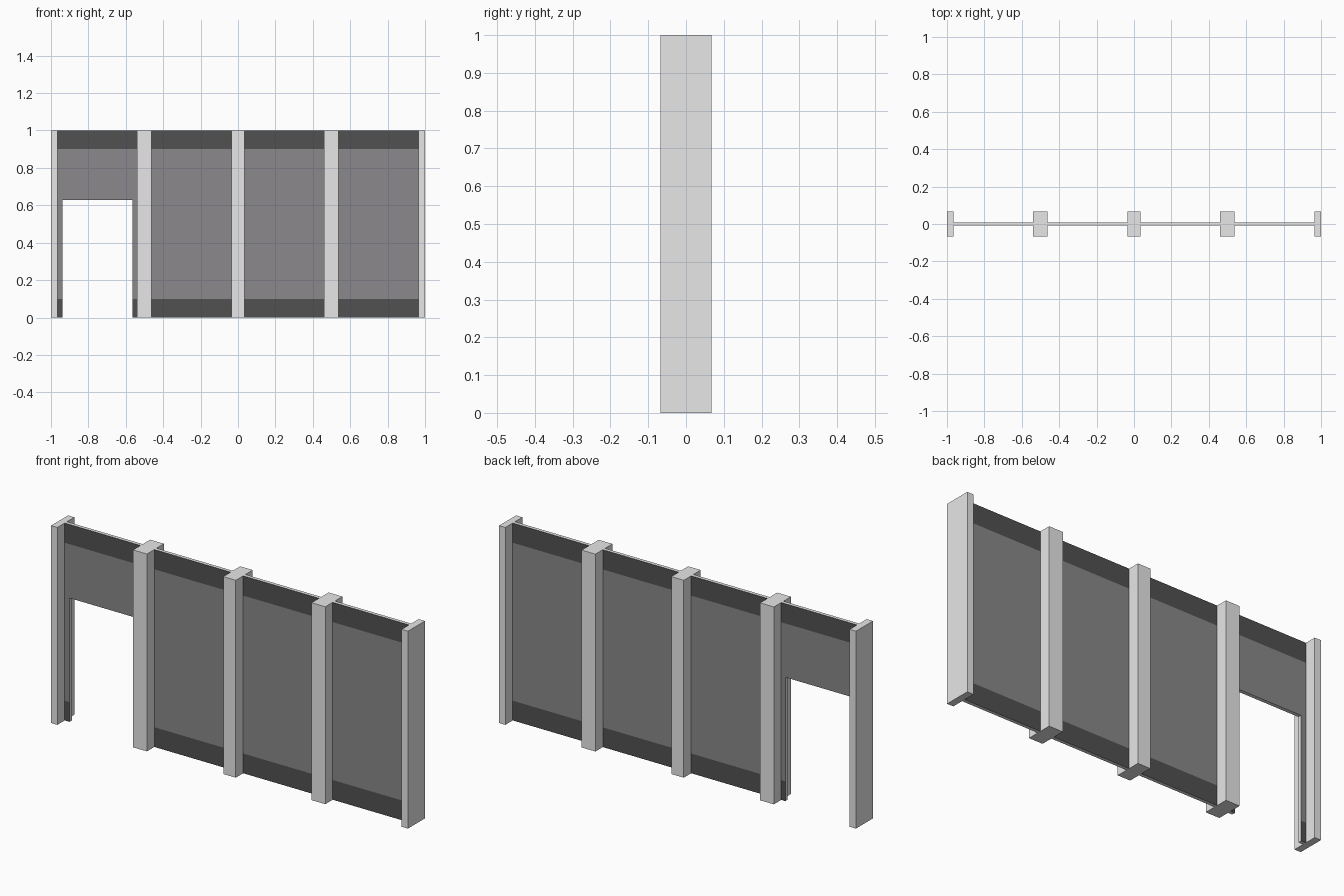
import bpy, bmesh

if "Cube" in bpy.data.objects:
    bpy.data.objects.remove(bpy.data.objects["Cube"])

def material(name, rgb):
    m = bpy.data.materials.new(name)
    m.diffuse_color = (*rgb, 1)
    m.use_nodes = True
    m.node_tree.nodes["Principled BSDF"].inputs["Base Color"].default_value = m.diffuse_color
    return m

LIGHT = material("light_grey", (0.8, 0.8, 0.8))
PANEL = material("mid_grey", (0.257, 0.248, 0.257))
TRIM = material("dark_grey", (0.083, 0.083, 0.083))

def extrude_profile(name, points, half_depth, trim=False):
    """Extrude an x-z outline symmetrically along y."""
    bm = bmesh.new()
    face = bm.faces.new([bm.verts.new((x, -half_depth, z)) for x, z in points])
    new = bmesh.ops.extrude_face_region(bm, geom=[face])["geom"]
    verts = [v for v in new if isinstance(v, bmesh.types.BMVert)]
    bmesh.ops.translate(bm, verts=verts, vec=(0, 2 * half_depth, 0))
    if trim:
        # cut the painted skirting and top bands into the faces
        for z in (0.1, 0.9):
            bmesh.ops.bisect_plane(bm, geom=bm.verts[:] + bm.edges[:] + bm.faces[:],
                                   plane_co=(0, 0, z), plane_no=(0, 0, 1))
    bmesh.ops.recalc_face_normals(bm, faces=bm.faces[:])
    if trim:
        for f in bm.faces:
            if abs(f.normal.y) > 0.5:
                z = f.calc_center_median().z
                f.material_index = 2 if z < 0.1 or z > 0.9 else 1
    mesh = bpy.data.meshes.new(name)
    bm.to_mesh(mesh)
    bm.free()
    for m in (LIGHT, PANEL, TRIM) if trim else (LIGHT,):
        mesh.materials.append(m)
    obj = bpy.data.objects.new(name, mesh)
    bpy.context.collection.objects.link(obj)
    return obj

def rect(x0, x1):
    return [(x0, 0), (x1, 0), (x1, 1), (x0, 1)]

# upright posts
posts = [(-1, -0.965), (-0.54, -0.463), (-0.035, 0.035), (0.46, 0.537), (0.965, 1)]
for i, (a, b) in enumerate(posts):
    extrude_profile(f"post_{i + 1}", rect(a, b), 0.068)

# thin wall panels between the posts, the first with a doorway
for i in range(4):
    a, b = posts[i][1], posts[i + 1][0]
    if i == 0:
        d0, d1, top = -0.938, -0.563, 0.627
        outline = [(a, 0), (d0, 0), (d0, top), (d1, top), (d1, 0), (b, 0), (b, 1), (a, 1)]
        extrude_profile("doorway_panel", outline, 0.009, True)
    else:
        extrude_profile(f"wall_panel_{i}", rect(a, b), 0.009, True)
